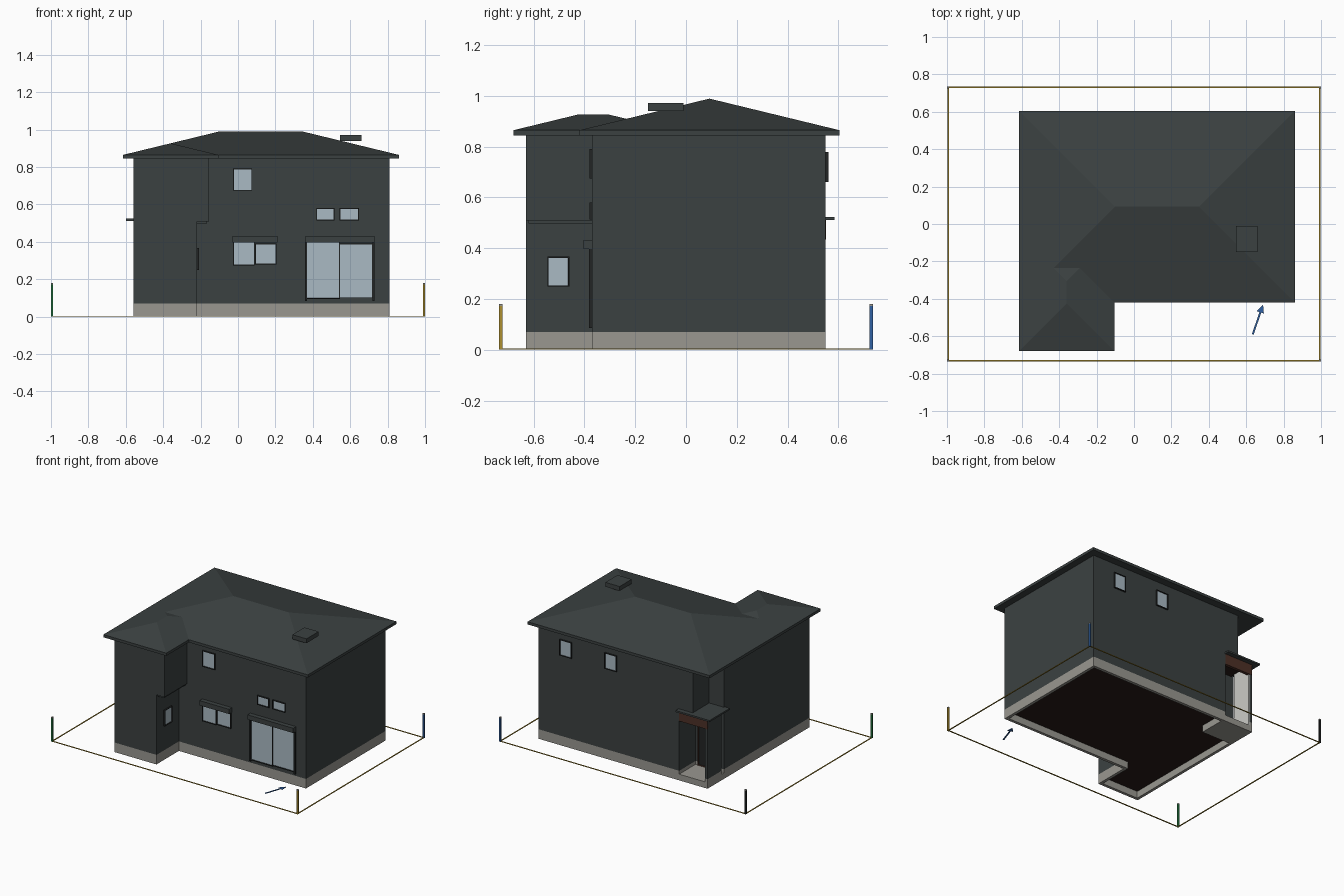
import bpy, bmesh, math
from mathutils import Vector, Matrix

old = bpy.data.objects.get("Cube")
if old:
    bpy.data.objects.remove(old, do_unlink=True)


def material(name, r, g, b):
    m = bpy.data.materials.new(name)
    m.use_nodes = True
    m.diffuse_color = (r, g, b, 1)
    bsdf = next(n for n in m.node_tree.nodes if n.type == 'BSDF_PRINCIPLED')
    bsdf.inputs["Base Color"].default_value = (r, g, b, 1)
    return m


WALL = material("charcoal", .044, .053, .053)
STONE = material("concrete grey", .32, .31, .28)
GLASS = material("pale glass", .40, .49, .55)
BROWN = material("wood brown", .075, .03, .02)
FLOOR = material("dark brown", .02, .011, .009)
BLACK = material("frame black", .016, .018, .018)
YELLOW = material("boundary yellow", .42, .28, .03)
GREEN = material("post green", .02, .22, .06)
BLUE = material("marker blue", .03, .12, .36)
WHITE = material("off white", .6, .6, .57)


def finish(name, bm, *mats):
    bmesh.ops.recalc_face_normals(bm, faces=bm.faces)
    mesh = bpy.data.meshes.new(name)
    bm.to_mesh(mesh)
    bm.free()
    for m in mats:
        mesh.materials.append(m)
    ob = bpy.data.objects.new(name, mesh)
    bpy.context.collection.objects.link(ob)
    return ob


def box(name, x, y, z, mat):
    bm = bmesh.new()
    bmesh.ops.create_cube(bm, size=1)
    for v in bm.verts:
        v.co = [lim[0] if c < 0 else lim[1] for c, lim in zip(v.co, (x, y, z))]
    return finish(name, bm, mat)


def prism_mesh(outline, z0, z1):
    bm = bmesh.new()
    base = bm.faces.new([bm.verts.new((x, y, z0)) for x, y in outline])
    new = bmesh.ops.extrude_face_region(bm, geom=[base], use_keep_orig=True)
    top = [g for g in new["geom"] if isinstance(g, bmesh.types.BMVert)]
    bmesh.ops.translate(bm, verts=top, vec=(0, 0, z1 - z0))
    bmesh.ops.recalc_face_normals(bm, faces=bm.faces)
    return bm


def hip_roof(name, x0, x1, y0, y1, eave, rim, pitch):
    """Hip roof on a rectangle, with its ridge along the longer side."""
    bm = bmesh.new()
    corners = [(x0, y0), (x1, y0), (x1, y1), (x0, y1)]
    low = [bm.verts.new((x, y, eave)) for x, y in corners]
    top = [bm.verts.new((x, y, rim)) for x, y in corners]
    h = min(x1 - x0, y1 - y0) / 2
    a = bm.verts.new((x0 + h, y0 + h, rim + h * pitch))
    b = bm.verts.new((x1 - h, y1 - h, rim + h * pitch))
    bm.faces.new(low)
    for i in range(4):
        j = (i + 1) % 4
        bm.faces.new((low[i], low[j], top[j], top[i]))
    if x1 - x0 > y1 - y0:
        slopes = [(0, 1, b, a), (1, 2, b), (2, 3, a, b), (3, 0, a)]
    else:
        slopes = [(0, 1, a), (1, 2, b, a), (2, 3, b), (3, 0, a, b)]
    for i, j, *ridge in slopes:
        bm.faces.new([top[i], top[j]] + ridge)
    return finish(name, bm, WALL)


def window(name, loc, w, h, angle=0, rim=.006, pane=GLASS, frame=BLACK):
    """Framed pane facing -y, turned about z; loc is its centre on the wall."""
    bm = bmesh.new()
    bmesh.ops.create_cube(bm, size=1)
    for v in bm.verts:
        v.co = (v.co.x * (w + 2 * rim), (v.co.y - .5) * .011, v.co.z * (h + 2 * rim))
    bm.normal_update()
    face = min(bm.faces, key=lambda f: f.calc_center_median().y)
    bmesh.ops.inset_individual(bm, faces=[face], thickness=rim)
    bmesh.ops.inset_individual(bm, faces=[face], thickness=.0005, depth=-.007)
    face.material_index = 1
    ob = finish(name, bm, frame, pane)
    ob.location = loc
    ob.rotation_euler.z = angle


# Ground floor, upper floor and hollow foundation
FRONT, BACK, LEFT, RIGHT, WING = -.37, .55, .81, -.56, -.63
ground = [(RIGHT, WING), (-.22, WING), (-.22, FRONT), (LEFT, FRONT), (LEFT, BACK),
          (-.33, BACK), (-.33, .36), (RIGHT, .36)]
upper = [(RIGHT, WING), (-.155, WING), (-.155, FRONT), (LEFT, FRONT), (LEFT, BACK),
         (-.44, BACK), (-.44, .36), (RIGHT, .36)]
finish("ground_floor_walls", prism_mesh(ground, .07, .51), WALL)
finish("upper_floor_walls", prism_mesh(upper, .51, .85), WALL)
box("overhang_soffit", (-.23, -.165), (-.62, FRONT), (.497, .51), WALL)

bm = prism_mesh(ground, 0, .07)
under = min(bm.faces, key=lambda f: f.calc_center_median().z)
bmesh.ops.inset_individual(bm, faces=[under], thickness=.03)
bmesh.ops.inset_individual(bm, faces=[under], thickness=.0005, depth=-.05)
under.material_index = 1
finish("foundation", bm, STONE, FLOOR)

# Roofs and roof hatch
hip_roof("main_roof", -.615, .86, -.42, .605, .845, .865, .243)
hip_roof("wing_roof", -.615, -.105, -.68, -.05, .845, .865, .243)
box("roof_hatch", (.545, .66), (-.15, -.01), (.94, .972), WALL)

# Front windows
for name, x0, x1, z0, z1 in [
        ("upper_window", -.02, .07, .68, .785),
        ("small_window_a", .425, .51, .52, .575),
        ("small_window_b", .55, .64, .52, .575),
        ("middle_window_a", -.02, .083, .28, .395),
        ("middle_window_b", .098, .2, .285, .385),
        ("patio_door_a", .366, .539, .1, .395),
        ("patio_door_b", .548, .715, .105, .385)]:
    window(name, ((x0 + x1) / 2, FRONT, (z0 + z1) / 2), x1 - x0, z1 - z0)
for name, x in (("middle", (-.03, .21)), ("patio", (.36, .73))):
    box(name + "_shutter_box", x, (-.403, FRONT), (.397, .432), WALL)
for x in (.362, .722):
    box("patio_shutter_rail", (x - .004, x + .008), (-.382, FRONT), (.085, .4), BLACK)

# Side and back windows
window("wing_window", (-.22, -.503, .308), .075, .105, math.pi / 2)
for x in (.587, .222):
    window("back_window", (x, BACK, .72), .085, .105, math.pi)

# Corner porch
box("porch_slab", (RIGHT, -.33), (.36, BACK), (0, .045), STONE)
box("porch_canopy", (-.6, -.325), (.35, .585), (.512, .524), WALL)
box("porch_fascia", (RIGHT, -.33), (.53, BACK + .002), (.435, .512), BROWN)
box("porch_ceiling", (-.54, -.33), (.36, .53), (.5, .511), FLOOR)
box("porch_screen_wall", (RIGHT, -.54), (.39, BACK), (.07, .511), WALL)
box("porch_screen_base", (RIGHT, -.54), (.39, BACK), (0, .07), STONE)
box("porch_screen_lining", (-.54, -.535), (.395, .545), (.045, .5), WHITE)
window("porch_door", (-.405, .36, .235), .09, .36, math.pi, pane=BLACK, frame=BROWN)

# Boundary tape and corner posts
for s in (-1, 1):
    y, x = s * .73, s * .994
    box("boundary_long", (-.99, .99), (y - .004, y + .004), (0, .004), YELLOW)
    box("boundary_short", (x - .004, x + .004), (-.73, .73), (0, .004), YELLOW)
for x, y, mat in ((-.994, -.73, GREEN), (.994, -.73, YELLOW),
                  (.994, .73, BLUE), (-.994, .73, BLACK)):
    px, py = (x - .006, x + .006), (y - .006, y + .006)
    box("corner_post", px, py, (0, .172), mat)
    box("post_cap", px, py, (.172, .18), STONE)

# Ground arrow
tail, tip = Vector((.635, -.59)), Vector((.69, -.43))
along = (tip - tail).normalized()
side = Vector((-along.y, along.x))
neck = tip - along * .045
arrow = [tail - side * .005, neck - side * .005, neck - side * .02, tip,
         neck + side * .02, neck + side * .005, tail + side * .005]
finish("ground_arrow", prism_mesh(arrow, 0, .004), BLUE)
